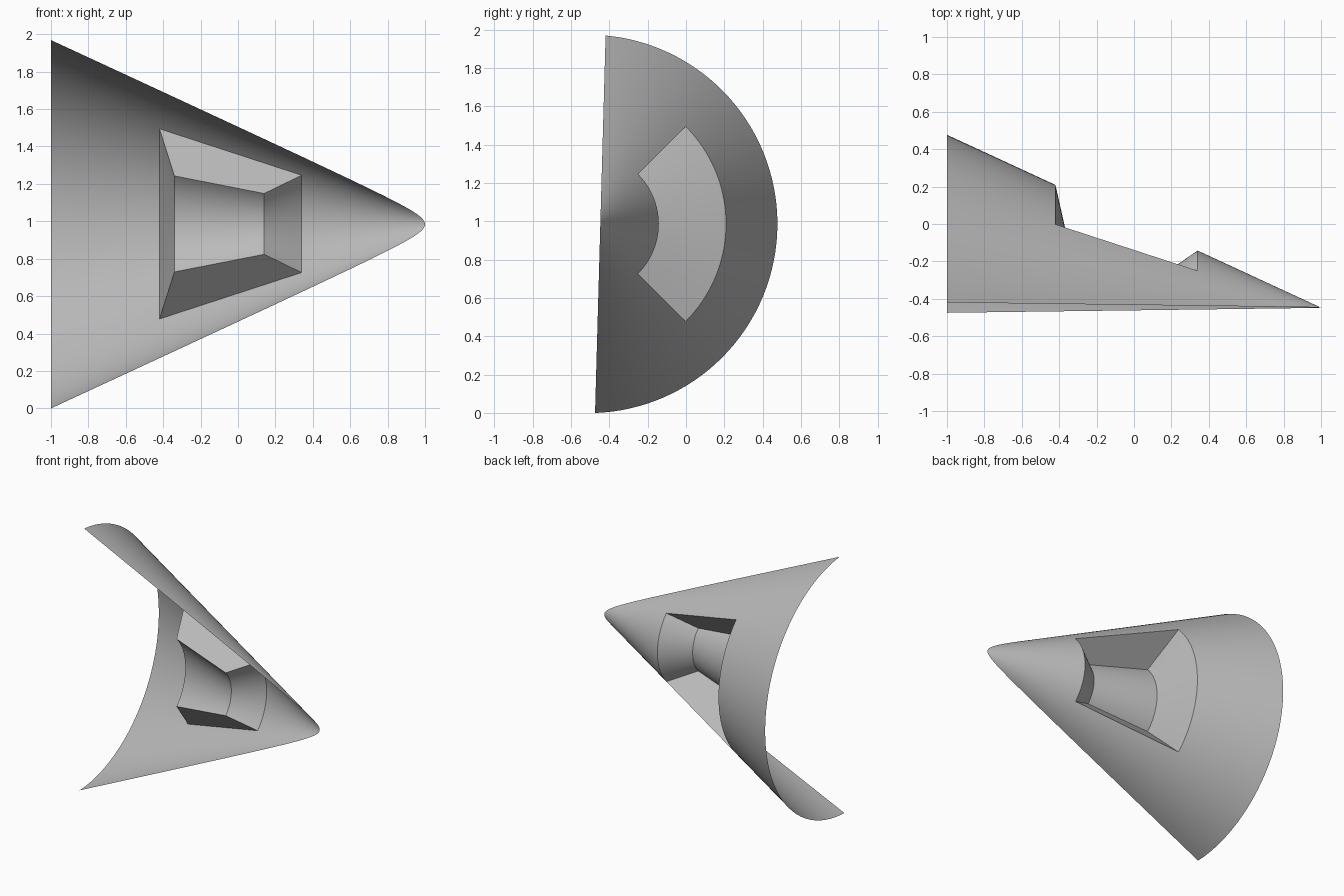
import bpy
import bmesh
from math import acos, cos, sin, radians

if "Cube" in bpy.data.objects:
    bpy.data.objects.remove(bpy.data.objects["Cube"])

AXIS_Y, AXIS_Z = -0.51, 0.986      # cone axis, parallel to x
CUT = 0.063                        # distance from the axis to the cutting plane
TILT = -0.028                      # slight roll of the cutting plane
SLOPE = 0.462                      # radius lost per unit of x
HALF = radians(45)                 # half angle of the recess
REAR, FRONT = -0.42, 0.34          # recess opening along x
FLOOR_REAR, FLOOR_FRONT = (-0.34, 0.363), (0.14, 0.23)

grey = bpy.data.materials.new("plain_grey")
grey.use_nodes = True
grey.diffuse_color = (0.5, 0.5, 0.5, 1)
grey.node_tree.nodes["Principled BSDF"].inputs["Base Color"].default_value = (0.5, 0.5, 0.5, 1)


def radius(x):
    return CUT + SLOPE * (1 - x)


def spread(a, b, n):
    return [a + (b - a) * i / n for i in range(n + 1)]


def sheet(name, rows, skip=lambda i, j: False):
    """Grid surface from rows of (x, radius, angle) points around the axis."""
    bm = bmesh.new()
    grid = [[bm.verts.new((x, AXIS_Y + r * cos(a), AXIS_Z + r * sin(a)))
             for x, r, a in row] for row in rows]
    for i in range(len(grid) - 1):
        for j in range(len(grid[0]) - 1):
            if not skip(i, j):
                bm.faces.new((grid[i][j], grid[i][j + 1],
                              grid[i + 1][j + 1], grid[i + 1][j]))
    bmesh.ops.remove_doubles(bm, verts=bm.verts, dist=0.00001)
    mesh = bpy.data.meshes.new(name)
    bm.to_mesh(mesh)
    bm.free()
    obj = bpy.data.objects.new(name, mesh)
    bpy.context.collection.objects.link(obj)
    mesh.materials.append(grey)
    bpy.ops.object.select_all(action='DESELECT')
    obj.select_set(True)
    bpy.context.view_layer.objects.active = obj
    bpy.ops.object.shade_smooth_by_angle(angle=radians(30))
    return obj


def arc(x, r, n=32):
    return [(x, r, a) for a in spread(-HALF, HALF, n)]


# Half cone shell: side bands and a middle band that holds the recess opening
SIDE, MID = 16, 32


def shell_row(x):
    r = radius(x)
    limit = acos(min(1, CUT / r))
    inner = min(HALF, 0.6 * limit)
    angles = (spread(TILT - limit, -inner, SIDE)[:-1]
              + spread(-inner, inner, MID)
              + spread(inner, TILT + limit, SIDE)[1:])
    if limit < 0.001:
        angles = [TILT] * len(angles)
    return [(x, r, a) for a in angles]


body = spread(-1, REAR, 4)[:-1] + spread(REAR, FRONT, 4)
tip = [1 - (CUT / cos(radians(d)) - CUT) / SLOPE for d in range(76, -1, -4)]
stations = body + tip
sheet("cone_shell", [shell_row(x) for x in stations],
      lambda i, j: 4 <= i < 8 and SIDE <= j < SIDE + MID)

# Recess: curved floor and the two curved end walls
open_rear, open_front = (REAR, radius(REAR)), (FRONT, radius(FRONT))
sheet("recess_floor", [arc(*FLOOR_REAR), arc(*FLOOR_FRONT)])
sheet("recess_rear_wall", [arc(*open_rear), arc(*FLOOR_REAR)])
sheet("recess_front_wall", [arc(*FLOOR_FRONT), arc(*open_front)])

# Recess: flat radial side walls
for name, a in (("recess_upper_wall", HALF), ("recess_lower_wall", -HALF)):
    rows = [[(*FLOOR_REAR, a), (*open_rear, a)], [(*FLOOR_FRONT, a), (*open_front, a)]]
    if a < 0:
        rows = [row[::-1] for row in rows]
    sheet(name, rows)
